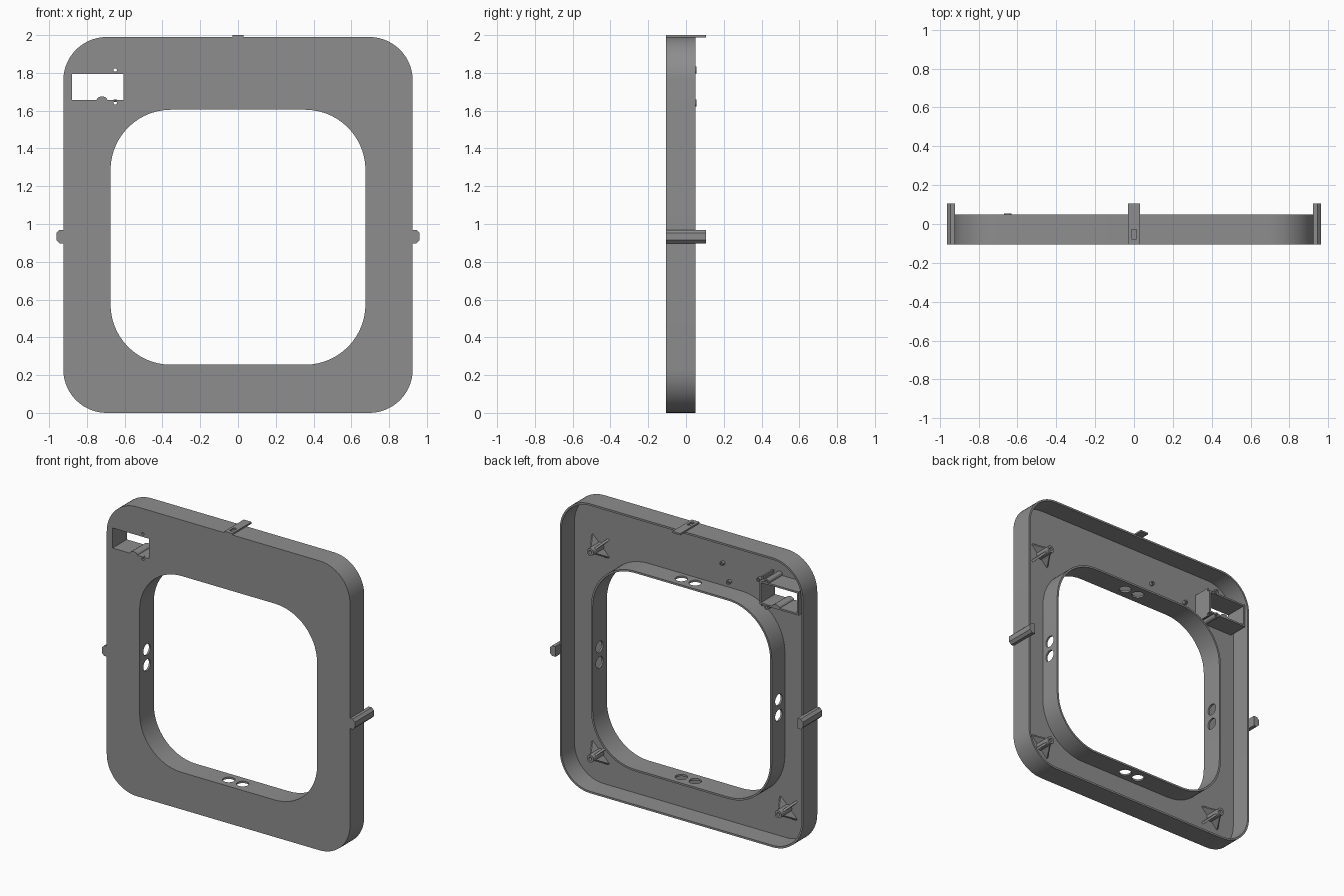
import bpy, bmesh, math
from mathutils import Matrix, Vector

if "Cube" in bpy.data.objects:
    bpy.data.objects.remove(bpy.data.objects["Cube"])

grey = bpy.data.materials.new("grey_plastic")
grey.diffuse_color = (0.27, 0.27, 0.27, 1)
grey.use_nodes = True
grey.node_tree.nodes["Principled BSDF"].inputs["Base Color"].default_value = grey.diffuse_color

FRONT, BACK, T = -0.105, 0.05, 0.013   # frame depth limits and wall thickness
CZ = 0.93                              # height of the opening's centre


def finish(obj):
    bpy.ops.object.select_all(action='DESELECT')
    obj.select_set(True)
    bpy.context.view_layer.objects.active = obj
    bpy.ops.object.shade_smooth_by_angle(angle=math.radians(30))


def extrude(name, loops, lo, hi, matrix=None):
    """Fill closed outlines (inner ones are holes) and extrude them from lo to hi.
    By default outlines are (x, z) and the extrusion runs along y."""
    cu = bpy.data.curves.new(name, 'CURVE')
    cu.dimensions, cu.fill_mode, cu.extrude = '2D', 'BOTH', (hi - lo) / 2
    for loop in loops:
        sp = cu.splines.new('POLY')
        sp.points.add(len(loop) - 1)
        for p, (u, v) in zip(sp.points, loop):
            p.co = (u, v, 0, 1)
        sp.use_cyclic_u = True
    tmp = bpy.data.objects.new(name + "_curve", cu)
    bpy.context.collection.objects.link(tmp)
    bpy.context.view_layer.update()
    me = bpy.data.meshes.new_from_object(tmp.evaluated_get(bpy.context.evaluated_depsgraph_get()))
    bpy.data.objects.remove(tmp)
    mid = (lo + hi) / 2
    if matrix is None:
        matrix = Matrix.Translation((0, mid, 0)) @ Matrix.Rotation(math.pi / 2, 4, 'X')
    else:
        matrix = matrix @ Matrix.Translation((0, 0, mid))
    bm = bmesh.new()
    bm.from_mesh(me)
    bmesh.ops.remove_doubles(bm, verts=bm.verts, dist=1e-5)
    bm.transform(matrix)
    bmesh.ops.recalc_face_normals(bm, faces=bm.faces)
    bm.to_mesh(me)
    bm.free()
    me.materials.clear()
    me.materials.append(grey)
    obj = bpy.data.objects.new(name, me)
    bpy.context.collection.objects.link(obj)
    finish(obj)
    return obj


def rounded(cx, cz, hx, hz, r, n=14):
    pts = []
    for k, (sx, sz) in enumerate([(1, 1), (-1, 1), (-1, -1), (1, -1)]):
        for i in range(n + 1):
            a = math.pi / 2 * (k + i / n)
            pts.append((cx + sx * (hx - r) + r * math.cos(a), cz + sz * (hz - r) + r * math.sin(a)))
    return pts


def circle(cx, cz, r, n=20):
    return [(cx + r * math.cos(2 * math.pi * i / n), cz + r * math.sin(2 * math.pi * i / n)) for i in range(n)]


def outer(d=0):
    return rounded(0, 0.995, 0.925 - d, 0.995 - d, 0.23 - d)


def inner(d=0):
    return rounded(0, CZ, 0.675 + d, 0.675 + d, 0.32 + d)


# Window outline with a half-round bump in its sill
X0, X1, Z0, Z1 = -0.88, -0.605, 1.657, 1.795
bump = [(-0.72 - 0.028 * math.cos(math.pi * i / 10), Z0 + 0.018 * math.sin(math.pi * i / 10)) for i in range(11)]
window = [(X0, Z0)] + bump + [(X1, Z0), (X1, Z1), (X0, Z1)]
bosses = [(-0.65, 1.815), (-0.65, 1.641)]

# Front plate and the outer wall
extrude("front_plate", [outer(), inner(), window] + [circle(x, z, 0.009) for x, z in bosses], FRONT, FRONT + T)
extrude("outer_wall", [outer(), outer(T)], FRONT + T, BACK)

# Inner wall with a pair of round holes on every side
wall = extrude("inner_wall", [inner(T), inner()], FRONT + T, BACK)
bm = bmesh.new()
for k in range(4):
    for s in (-0.053, 0.053):
        m = (Matrix.Translation((0, -0.025, CZ)) @ Matrix.Rotation(k * math.pi / 2, 4, 'Y')
             @ Matrix.Translation((s, 0, 0.68)))
        bmesh.ops.create_cone(bm, cap_ends=True, segments=28, radius1=0.039, radius2=0.039, depth=0.1, matrix=m)
me = bpy.data.meshes.new("hole_cutter")
bm.to_mesh(me)
bm.free()
cutter = bpy.data.objects.new("hole_cutter", me)
cutter.hide_render = True
bpy.context.collection.objects.link(cutter)
mod = wall.modifiers.new("holes", 'BOOLEAN')
mod.operation, mod.solver, mod.object = 'DIFFERENCE', 'EXACT', cutter
bpy.context.view_layer.objects.active = wall
# holes must come before the shading step
while wall.modifiers[0] != mod:
    bpy.ops.object.modifier_move_up(modifier=mod.name)
bpy.ops.object.modifier_apply(modifier=mod.name)
bpy.data.objects.remove(cutter)

# Box behind the window, its tall side plate and the screw tubes
b = 0.012
box = [(X0 - b, Z0 - b), (X1 + b, Z0 - b), (X1 + b, Z1 + b), (X0 - b, Z1 + b)]
extrude("window_box", [box, window], FRONT + T, BACK)
extrude("window_side_plate", [[(X1, 1.625), (X1 + b, 1.625), (X1 + b, 1.83), (X1, 1.83)]], FRONT + T, 0.03)
for x, z in bosses:
    extrude("window_screw_tube", [circle(x, z, 0.019), circle(x, z, 0.009)], FRONT + T, 0.055)

# Screw posts with four diagonal gussets each
for sx, sz in [(1, 1), (1, -1), (-1, -1)]:
    px, pz = sx * 0.715, CZ + sz * 0.71
    extrude("post", [circle(px, pz, 0.026), circle(px, pz, 0.011)], FRONT + T, 0.02)
    for k in range(4):
        a = math.pi / 4 + k * math.pi / 2
        d = Vector((math.cos(a), 0, math.sin(a)))
        y = Vector((0, 1, 0))
        n = d.cross(y)
        m = Matrix.Translation((px, 0, pz)) @ Matrix((d, y, n)).transposed().to_4x4()
        extrude("post_gusset", [[(0.018, FRONT + T), (0.09, FRONT + T), (0.022, -0.005), (0.018, -0.005)]],
                -0.007, 0.007, m)

# Small pegs on the back of the plate
for x, z in [(-0.22, 1.775), (-0.27, 1.66), (-0.5, 1.74)]:
    extrude("peg", [circle(x, z, 0.014), circle(x, z, 0.006)], FRONT + T, -0.07)

# Side clips
for s in (1, -1):
    prof = [(0.92, 0.898), (0.945, 0.898), (0.962, 0.915), (0.962, 0.952), (0.945, 0.969), (0.92, 0.969)]
    extrude("side_clip", [[(s * x, z) for x, z in prof]], FRONT, 0.105)

# Slotted top clip
extrude("top_clip", [[(-0.03, FRONT), (0.03, FRONT), (0.03, 0.105), (-0.03, 0.105)],
                     [(-0.012, -0.078), (0.012, -0.078), (0.012, -0.028), (-0.012, -0.028)]],
        1.988, 2.0, Matrix.Identity(4))
